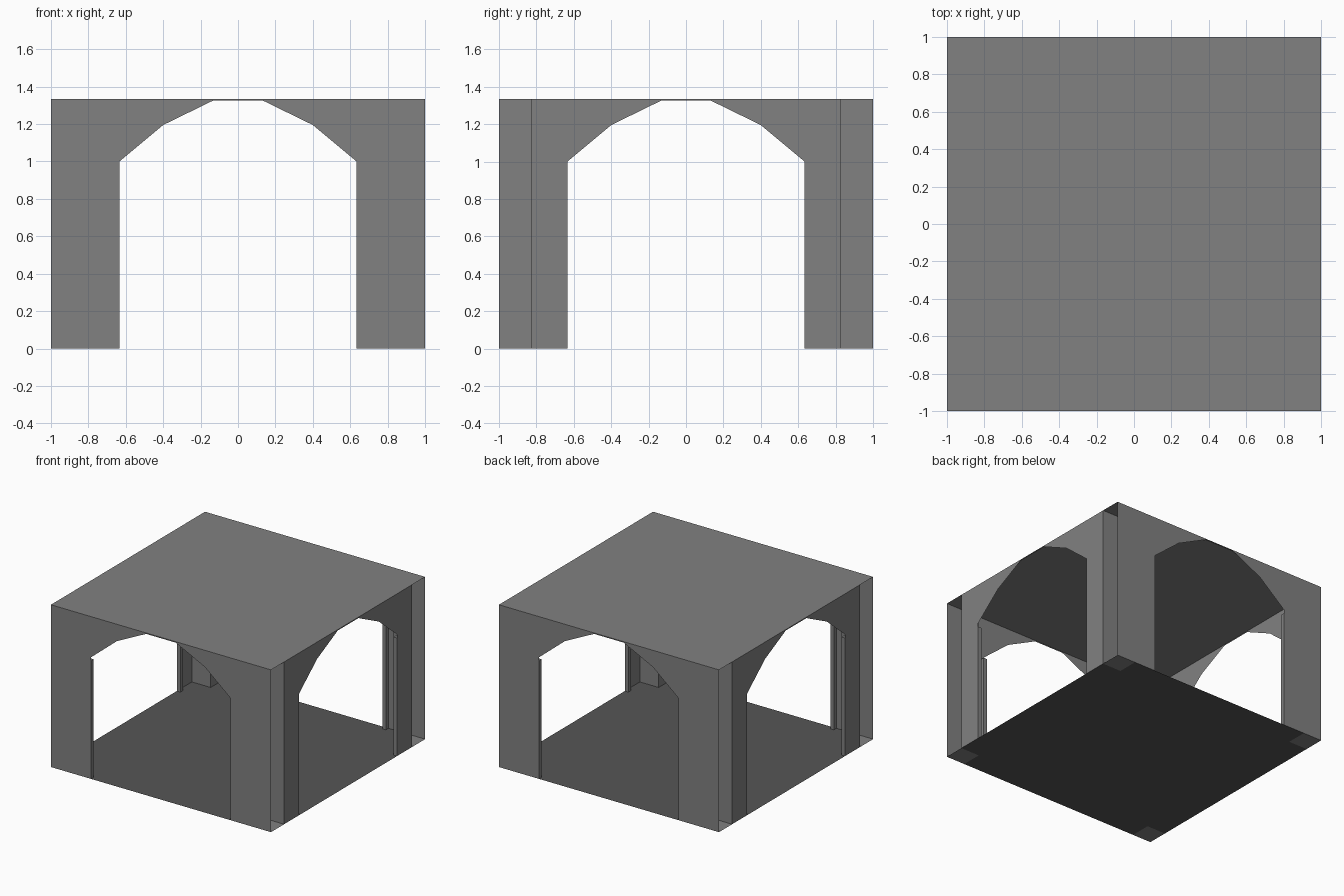
import bpy
import bmesh
import math
from mathutils import Matrix, Vector

if "Cube" in bpy.data.objects:
    bpy.data.objects.remove(bpy.data.objects["Cube"])

H = 1.333      # roof height
C = 0.83       # inner edge of the hollow corner shafts
A = 0.634      # half width of the arch openings
T = 0.033      # door post thickness


def material(name, v):
    m = bpy.data.materials.new(name)
    m.diffuse_color = (v, v, v, 1)
    m.use_nodes = True
    m.node_tree.nodes["Principled BSDF"].inputs["Base Color"].default_value = m.diffuse_color
    return m


stone = material("grey stone", 0.22)
dark = material("dark floor grey", 0.092)


def sheet_object(name, faces, mat, angle=0):
    """Object made of flat polygons, turned about the z axis."""
    bm = bmesh.new()
    rot = Matrix.Rotation(angle, 3, 'Z')
    for pts in faces:
        bm.faces.new([bm.verts.new(rot @ Vector(p)) for p in pts])
    me = bpy.data.meshes.new(name)
    bm.to_mesh(me)
    bm.free()
    me.materials.append(mat)
    ob = bpy.data.objects.new(name, me)
    bpy.context.collection.objects.link(ob)
    return ob


def rect(x0, y0, x1, y1, z):
    return [(x0, y0, z), (x1, y0, z), (x1, y1, z), (x0, y1, z)]


# Arched walls: front and back reach the corners, sides stop at the shafts
half = [(A, 1.0), (0.4, 1.195), (0.134, 1.325)]
arch = [(-x, z) for x, z in half] + half[::-1]
walls = [("front", 0, 1.0), ("right", 90, C), ("back", 180, 1.0), ("left", 270, C)]
for side, deg, w in walls:
    outline = [(-w, 0), (-A, 0)] + arch + [(A, 0), (w, 0), (w, H), (-w, H)]
    ang = math.radians(deg)
    sheet_object(side + "_arch_wall", [[(x, -1, z) for x, z in outline]], stone, ang)

    # Slim posts behind both edges of the opening
    posts = []
    top = 0.97
    for s in (-1, 1):
        a, b, y0, y1 = s * A, s * (A + T), -1, -1 + T
        posts += [
            [(a, y0, 0), (a, y1, 0), (a, y1, top), (a, y0, top)],
            [(a, y1, 0), (b, y1, 0), (b, y1, top), (a, y1, top)],
            [(b, y1, 0), (b, y0, 0), (b, y0, top), (b, y1, top)],
            [(a, y0, top), (a, y1, top), (b, y1, top), (b, y0, top)],
        ]
        if s < 0:
            posts[-4:] = [f[::-1] for f in posts[-4:]]
    sheet_object(side + "_door_posts", posts, stone, ang)

# Corner shafts: two inner panels and a small base plate each
for sx in (-1, 1):
    for sy in (-1, 1):
        x, y = sx * C, sy * C
        panels = [
            [(x, y, 0), (sx, y, 0), (sx, y, H), (x, y, H)],
            [(x, sy, 0), (x, y, 0), (x, y, H), (x, sy, H)],
        ]
        if sx * sy > 0:
            panels = [f[::-1] for f in panels]
        sheet_object("corner_shaft", panels, stone)
        sheet_object("corner_base",
                     [rect(min(x, sx), min(y, sy), max(x, sx), max(y, sy), 0)], stone)

# Roof sheet
sheet_object("roof", [rect(-1, -1, 1, 1, H)], stone)

# Cross-shaped dark floor
sheet_object("floor", [rect(-1, -C, 1, C, 0), rect(-C, -1, C, -C, 0),
                       rect(-C, C, C, 1, 0)], dark)
